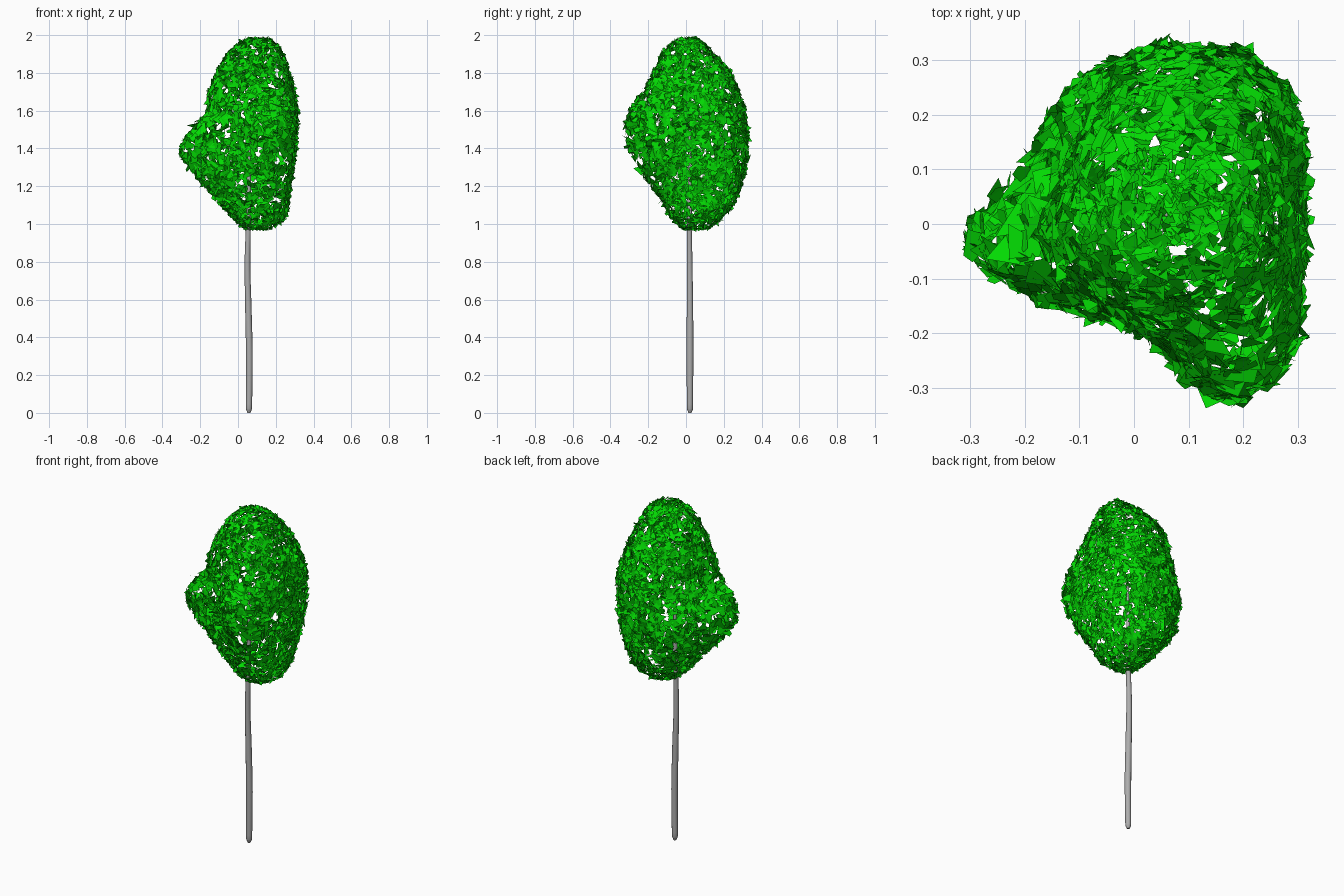
import bpy
import bmesh
import math
import random
from mathutils import Vector, Matrix

random.seed(7)
if "Cube" in bpy.data.objects:
    bpy.data.objects.remove(bpy.data.objects["Cube"], do_unlink=True)


def make_material(name, color):
    mat = bpy.data.materials.new(name)
    mat.use_nodes = True
    mat.diffuse_color = color
    mat.node_tree.nodes["Principled BSDF"].inputs["Base Color"].default_value = color
    return mat


leaf_green = make_material("leaf green", (0.001, 0.7, 0.001, 1))
bark_grey = make_material("bark grey", (0.42, 0.42, 0.42, 1))

# Crown limits by height: z, left x, right x, front y, back y
LEVELS = [
    (0.975, 0.04, 0.17, -0.02, 0.12),
    (1.02, -0.02, 0.245, -0.07, 0.18),
    (1.1, -0.09, 0.27, -0.12, 0.255),
    (1.2, -0.18, 0.28, -0.185, 0.295),
    (1.3, -0.265, 0.295, -0.25, 0.32),
    (1.38, -0.315, 0.305, -0.295, 0.33),
    (1.45, -0.29, 0.31, -0.32, 0.33),
    (1.52, -0.235, 0.315, -0.325, 0.325),
    (1.6, -0.17, 0.315, -0.3, 0.315),
    (1.7, -0.16, 0.3, -0.235, 0.285),
    (1.8, -0.12, 0.275, -0.175, 0.24),
    (1.9, -0.06, 0.24, -0.13, 0.15),
    (1.95, -0.01, 0.21, -0.09, 0.1),
    (1.98, 0.05, 0.17, -0.04, 0.06),
]
# Plan outline at the widest height, with one lobe to the side and one in front
PLAN = [(-0.32, -0.04), (-0.29, -0.095), (-0.18, -0.155), (0, -0.205), (0.05, -0.235),
        (0.12, -0.31), (0.16, -0.33), (0.21, -0.33), (0.26, -0.29), (0.3, -0.22),
        (0.31, 0), (0.31, 0.15), (0.29, 0.24), (0.2, 0.32), (0.05, 0.33),
        (-0.08, 0.29), (-0.16, 0.2), (-0.21, 0.1), (-0.3, 0.02)]
AXIS = Vector((0.1, 0.03))
LOW, HIGH = LEVELS[0][0], LEVELS[-1][0]


def limits(z):
    z = min(max(z, LOW), HIGH)
    for a, b in zip(LEVELS, LEVELS[1:]):
        if z <= b[0]:
            f = (z - a[0]) / (b[0] - a[0])
            return [p + (q - p) * f for p, q in zip(a[1:], b[1:])]


def plan_point(angle):
    """Where a ray from the crown axis meets the plan outline."""
    ray = Vector((math.cos(angle), math.sin(angle)))
    for a, b in zip(PLAN, PLAN[1:] + PLAN[:1]):
        a, b = Vector(a) - AXIS, Vector(b) - AXIS
        edge = b - a
        det = edge.x * ray.y - edge.y * ray.x
        if abs(det) < 1e-9:
            continue
        s = (a.y * ray.x - a.x * ray.y) / det
        hit = a + edge * s
        if 0 <= s <= 1 and hit.dot(ray) > 0:
            return hit
    return ray * 0.3


def shell(angle, z):
    """Point on the crown surface."""
    left, right, front, back = limits(z)
    c, s = math.cos(angle), math.sin(angle)
    half_x = (right - AXIS.x) if c > 0 else (AXIS.x - left)
    half_y = (back - AXIS.y) if s > 0 else (AXIS.y - front)
    # slightly squared oval
    full = (abs(c) ** 2.4 + abs(s) ** 2.4) ** (-1 / 2.4)
    oval = Vector((c * half_x, s * half_y)) * full
    lobed = plan_point(angle)
    lobed.x *= half_x / (0.21 if c > 0 else 0.42)
    lobed.y *= half_y / (0.3 if s > 0 else 0.36)
    w = math.exp(-((z - 1.44) / 0.32) ** 2)
    p = AXIS + oval.lerp(lobed, w) * 0.985
    return Vector((p.x, p.y, z))


# Crown: loose leaf cards scattered over the shell
bm = bmesh.new()
step = 0.03
for i in range(3200):
    angle = random.uniform(0, math.tau)
    cap = random.random()
    if cap < 0.03:
        # close the top and bottom of the crown
        z = HIGH if cap < 0.015 else LOW
        centre = Vector((AXIS.x, AXIS.y, z))
        pos = centre.lerp(shell(angle, z), math.sqrt(random.random()))
        normal = Vector((0, 0, 1 if z == HIGH else -1))
        size = 0.026
    else:
        z = random.uniform(LOW, HIGH)
        pos = shell(angle, z)
        around = shell(angle + step, z) - shell(angle - step, z)
        upward = shell(angle, min(z + step, HIGH)) - shell(angle, max(z - step, LOW))
        normal = around.cross(upward)
        # leaves grow where the shell is stretched
        size = min(max(1.15 * math.sqrt(normal.length), 0.025), 0.066)
        normal.normalize()
    jitter = Vector([random.gauss(0, 0.35) for k in range(3)])
    normal = (normal + jitter).normalized()
    size *= random.uniform(0.75, 1.3)
    turn = Matrix.Rotation(random.uniform(0, math.tau), 4, "Z")
    place = Matrix.Translation(pos) @ normal.to_track_quat("Z", "Y").to_matrix().to_4x4() @ turn
    # uneven kite: narrow stem end, wide skewed tip
    skew = random.uniform(-0.3, 0.3)
    corners = [(-0.2, -0.6), (0.2, -0.6), (0.5, 0.5 + skew), (-0.5, 0.5 - skew)]
    bm.faces.new([bm.verts.new(place @ Vector((x * size, y * size, 0))) for x, y in corners])
mesh = bpy.data.meshes.new("leaves")
bm.to_mesh(mesh)
bm.free()
mesh.materials.append(leaf_green)
leaves = bpy.data.objects.new("leaves", mesh)
bpy.context.collection.objects.link(leaves)

# Trunk: tapered tube with a rounded foot, running up into the crown
STEM = [(0.058, 0.021, 0, 0.008), (0.058, 0.021, 0.02, 0.016),
        (0.06, 0.021, 0.3, 0.018), (0.055, 0.021, 0.55, 0.017),
        (0.05, 0.019, 0.8, 0.015), (0.055, 0.018, 1, 0.013),
        (0.058, 0.02, 1.25, 0.01), (0.06, 0.02, 1.5, 0.006)]
curve = bpy.data.curves.new("trunk", "CURVE")
curve.dimensions = "3D"
curve.bevel_depth = 1
curve.bevel_resolution = 4
curve.resolution_u = 6
curve.use_fill_caps = True
spline = curve.splines.new("BEZIER")
spline.bezier_points.add(len(STEM) - 1)
for point, (x, y, z, r) in zip(spline.bezier_points, STEM):
    point.co = (x, y, z)
    point.radius = r
    point.handle_left_type = point.handle_right_type = "AUTO"
curve.materials.append(bark_grey)
trunk = bpy.data.objects.new("trunk", curve)
bpy.context.collection.objects.link(trunk)
bpy.ops.object.select_all(action="DESELECT")
trunk.select_set(True)
bpy.context.view_layer.objects.active = trunk
bpy.ops.object.convert(target="MESH")
bpy.ops.object.shade_smooth_by_angle(angle=math.radians(60))
